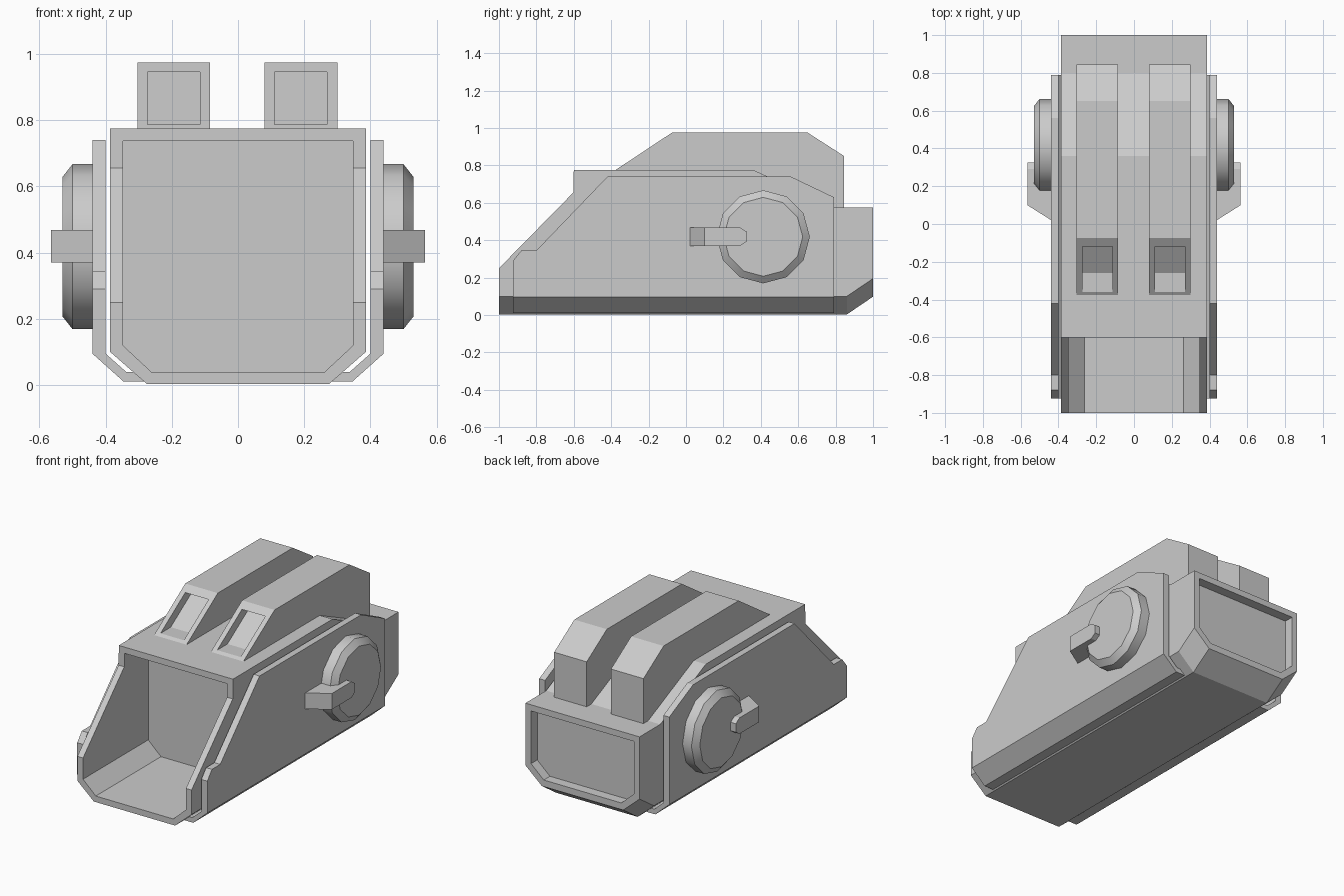
import bpy, bmesh, math

if "Cube" in bpy.data.objects:
    bpy.data.objects.remove(bpy.data.objects["Cube"])


def loft(name, rings):
    """Closed solid skinned through rings of equal point count."""
    bm = bmesh.new()
    rows = [[bm.verts.new(p) for p in ring] for ring in rings]
    n = len(rows[0])
    for a, b in zip(rows, rows[1:]):
        for i in range(n):
            j = (i + 1) % n
            bm.faces.new((a[i], a[j], b[j], b[i]))
    bm.faces.new(rows[0])
    bm.faces.new(rows[-1])
    bmesh.ops.recalc_face_normals(bm, faces=bm.faces)
    mesh = bpy.data.meshes.new(name)
    bm.to_mesh(mesh)
    bm.free()
    ob = bpy.data.objects.new(name, mesh)
    bpy.context.collection.objects.link(ob)
    return ob


def side_prism(name, profile, x0, x1):
    """Extrude a (y, z) profile along x."""
    return loft(name, [[(x, y, z) for y, z in profile] for x in (x0, x1)])


def section(y, bottom, chamfer, top, hx=0.386, bx=0.275):
    """Hull cross-section with chamfered lower corners."""
    half = [(hx, top), (hx, chamfer), (bx, bottom)]
    return [(x, y, z) for x, z in half] + [(-x, y, z) for x, z in reversed(half)]


def cut(ob, cutter):
    cutter.hide_render = True
    mod = ob.modifiers.new("cut", 'BOOLEAN')
    mod.operation = 'DIFFERENCE'
    mod.solver = 'EXACT'
    mod.object = cutter
    bpy.context.view_layer.objects.active = ob
    bpy.ops.object.modifier_apply(modifier=mod.name)
    bpy.data.objects.remove(cutter)


# Hull with a sloped open front and a raised rear underside
hull = loft("hull", [
    section(-1.0, 0.003, 0.10, 0.25),
    section(-0.602, 0.003, 0.10, 0.655),
    section(-0.6, 0.003, 0.10, 0.775),
    section(0.36, 0.003, 0.10, 0.775),
    section(0.80, 0.003, 0.10, 0.575),
    section(0.86, 0.003, 0.10, 0.575),
    section(1.0, 0.098, 0.195, 0.575),
])
# Front cavity
cut(hull, loft("front_cavity", [section(y, 0.04, 0.12, 0.737, 0.348, 0.262)
                                for y in (-1.1, -0.37)]))
# Shallow rear recess
cut(hull, loft("rear_recess", [section(y, 0.138, 0.215, 0.537, 0.348, 0.262)
                               for y in (0.94, 1.1)]))

# Two roof pods with slanted front recesses
pod_profile = [(-0.38, 0.773), (-0.075, 0.975), (0.65, 0.975), (0.845, 0.85),
               (0.845, 0.573), (0.80, 0.573), (0.36, 0.773)]
pod_recess = [(-0.46, 0.787), (-0.22, 0.945), (-0.02, 0.945), (-0.26, 0.787)]
for side, cx in (("left", -0.194), ("right", 0.190)):
    pod = side_prism("roof_pod_" + side, pod_profile, cx - 0.11, cx + 0.11)
    cut(pod, side_prism("pod_recess", pod_recess, cx - 0.079, cx + 0.079))

# Side assemblies: armour plate, bent lower lip, disc and handle
plate = [(-0.925, 0.095), (-0.925, 0.29), (-0.88, 0.345), (-0.80, 0.345),
         (-0.42, 0.74), (0.56, 0.74), (0.79, 0.63), (0.79, 0.095)]
lip = [(0.44, 0.095), (0.345, 0.01), (0.28, 0.01), (0.31, 0.04),
       (0.338, 0.04), (0.40, 0.095)]


def handle_ring(x, front):
    pts = [(front, 0.37), (front, 0.468), (0.29, 0.468), (0.325, 0.445),
           (0.325, 0.393), (0.29, 0.37)]
    return [(x, y, z) for y, z in pts]


for side, s in (("left", -1), ("right", 1)):
    side_prism("side_plate_" + side, plate, s * 0.40, s * 0.44)
    loft("plate_lip_" + side, [[(s * x, y, z) for x, z in lip]
                               for y in (-0.925, 0.79)])
    disc = loft("side_disc_" + side, [
        [(s * x, 0.413 + r * math.cos(math.tau * i / 12),
          0.418 + r * math.sin(math.tau * i / 12)) for i in range(12)]
        for x, r in ((0.438, 0.249), (0.50, 0.249), (0.53, 0.211))])
    bpy.ops.object.select_all(action='DESELECT')
    disc.select_set(True)
    bpy.context.view_layer.objects.active = disc
    bpy.ops.object.shade_smooth_by_angle(angle=math.radians(34))
    loft("handle_" + side, [handle_ring(s * 0.438, 0.02),
                            handle_ring(s * 0.565, 0.10)])
